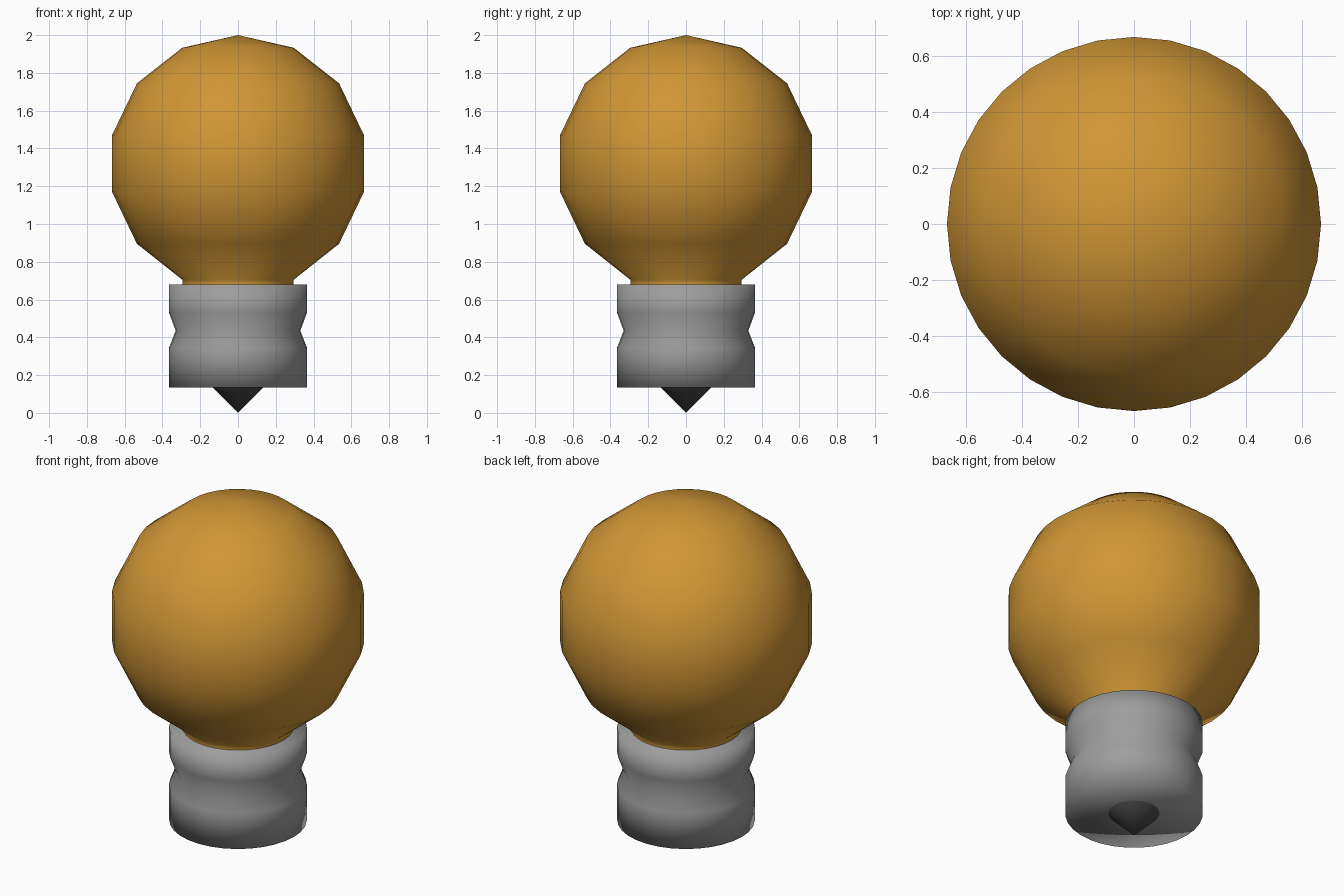
import bpy, bmesh, math

if "Cube" in bpy.data.objects:
    bpy.data.objects.remove(bpy.data.objects["Cube"])

SIDES = 32


def material(name, rgb):
    m = bpy.data.materials.new(name)
    m.diffuse_color = (*rgb, 1)
    m.use_nodes = True
    m.node_tree.nodes["Principled BSDF"].inputs["Base Color"].default_value = m.diffuse_color
    return m


def lathe(name, profile, mat):
    """Revolve a (radius, height) profile around z; radius 0 makes a pole."""
    bm = bmesh.new()
    rings = []
    for r, z in profile:
        n = 1 if r == 0 else SIDES
        rings.append([bm.verts.new((r * math.cos(2 * math.pi * i / SIDES),
                                    r * math.sin(2 * math.pi * i / SIDES), z))
                      for i in range(n)])
    for a, b in zip(rings, rings[1:]):
        for i in range(SIDES):
            j = (i + 1) % SIDES
            quad = [a[i % len(a)], a[j % len(a)], b[j % len(b)], b[i % len(b)]]
            bm.faces.new(list(dict.fromkeys(quad)))
    bmesh.ops.recalc_face_normals(bm, faces=bm.faces)
    for f in bm.faces:
        f.smooth = True
    me = bpy.data.meshes.new(name)
    bm.to_mesh(me)
    bm.free()
    me.materials.append(mat)
    ob = bpy.data.objects.new(name, me)
    bpy.context.collection.objects.link(ob)
    return ob


amber = material("amber_glass", (0.63, 0.305, 0.036))
grey = material("grey_metal", (0.34, 0.34, 0.34))
dark = material("dark_contact", (0.07, 0.07, 0.07))

# Contact tip
lathe("contact_tip", [(0, 0), (0.135, 0.135)], dark)

# Grooved socket base with flat ends
lathe("socket_base", [(0, 0.135), (0.365, 0.135), (0.365, 0.345), (0.33, 0.435),
                      (0.365, 0.53), (0.365, 0.68), (0, 0.68)], grey)

# Faceted globe and short neck
lathe("glass_bulb", [(0.295, 0.68), (0.295, 0.705), (0.535, 0.895), (0.667, 1.17),
                     (0.667, 1.47), (0.535, 1.745), (0.295, 1.933), (0, 2)], amber)
